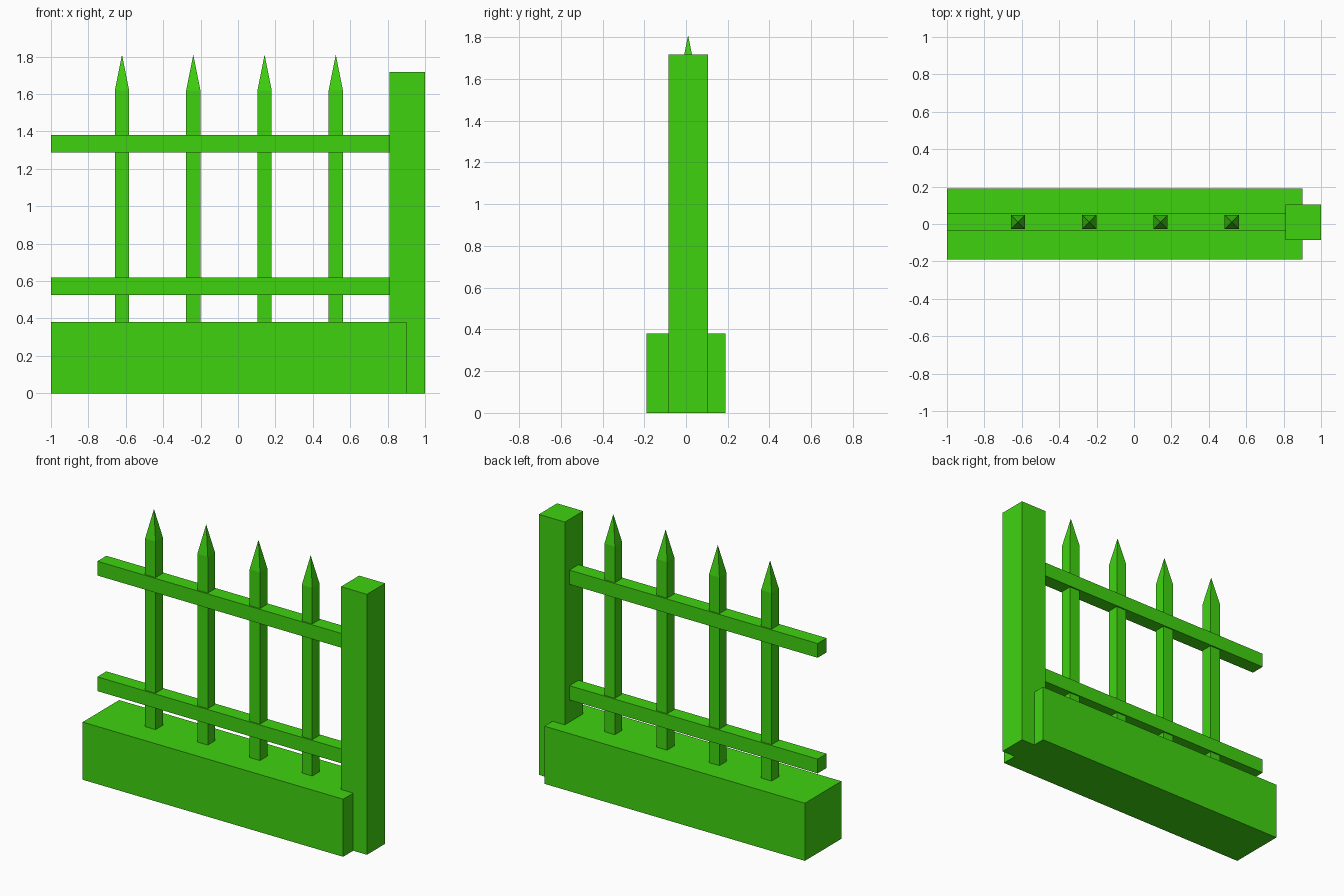
import bpy
import bmesh
from mathutils import Vector

default = bpy.data.objects.get("Cube")
if default:
    bpy.data.objects.remove(default, do_unlink=True)

# Single flat colour
COLOUR = (0.05, 0.65, 0.005, 1.0)
green = bpy.data.materials.new("bright_green")
green.use_nodes = True
green.diffuse_color = COLOUR
green.node_tree.nodes["Principled BSDF"].inputs["Base Color"].default_value = COLOUR


def add_object(name, bm):
    bmesh.ops.recalc_face_normals(bm, faces=bm.faces)
    mesh = bpy.data.meshes.new(name)
    bm.to_mesh(mesh)
    bm.free()
    mesh.materials.append(green)
    obj = bpy.data.objects.new(name, mesh)
    bpy.context.collection.objects.link(obj)
    return obj


def box_mesh(low, high):
    """Box spanning two opposite corners."""
    low, high = Vector(low), Vector(high)
    bm = bmesh.new()
    bmesh.ops.create_cube(bm, size=1)
    bmesh.ops.scale(bm, vec=high - low, verts=bm.verts)
    bmesh.ops.translate(bm, vec=(low + high) / 2, verts=bm.verts)
    return bm


def add_picket(name, x, y, half, bottom, shoulder, tip):
    """Square bar whose top face is drawn up into a pyramid point."""
    bm = box_mesh((x - half, y - half, bottom), (x + half, y + half, shoulder))
    top = max(bm.faces, key=lambda f: f.calc_center_median().z)
    peak = bmesh.ops.poke(bm, faces=[top])["verts"][0]
    peak.co.z = tip
    return add_object(name, bm)


CENTRE_Y = 0.01  # bars and post sit just behind the middle of the wall

# Low wall and end post
add_object("base_wall", box_mesh((-1, -0.19, 0), (0.9, 0.19, 0.38)))
add_object("end_post", box_mesh((0.81, CENTRE_Y - 0.095, 0), (1, CENTRE_Y + 0.095, 1.717)))

# Horizontal rails
for name, z in (("lower_rail", 0.526), ("upper_rail", 1.288)):
    add_object(name, box_mesh((-1, CENTRE_Y - 0.047, z),
                              (0.81, CENTRE_Y + 0.047, z + 0.094)))

# Pointed pickets
for i in range(4):
    add_picket(f"picket_{i + 1}", -0.62 + 0.381 * i, CENTRE_Y, 0.038, 0.37, 1.62, 1.81)
